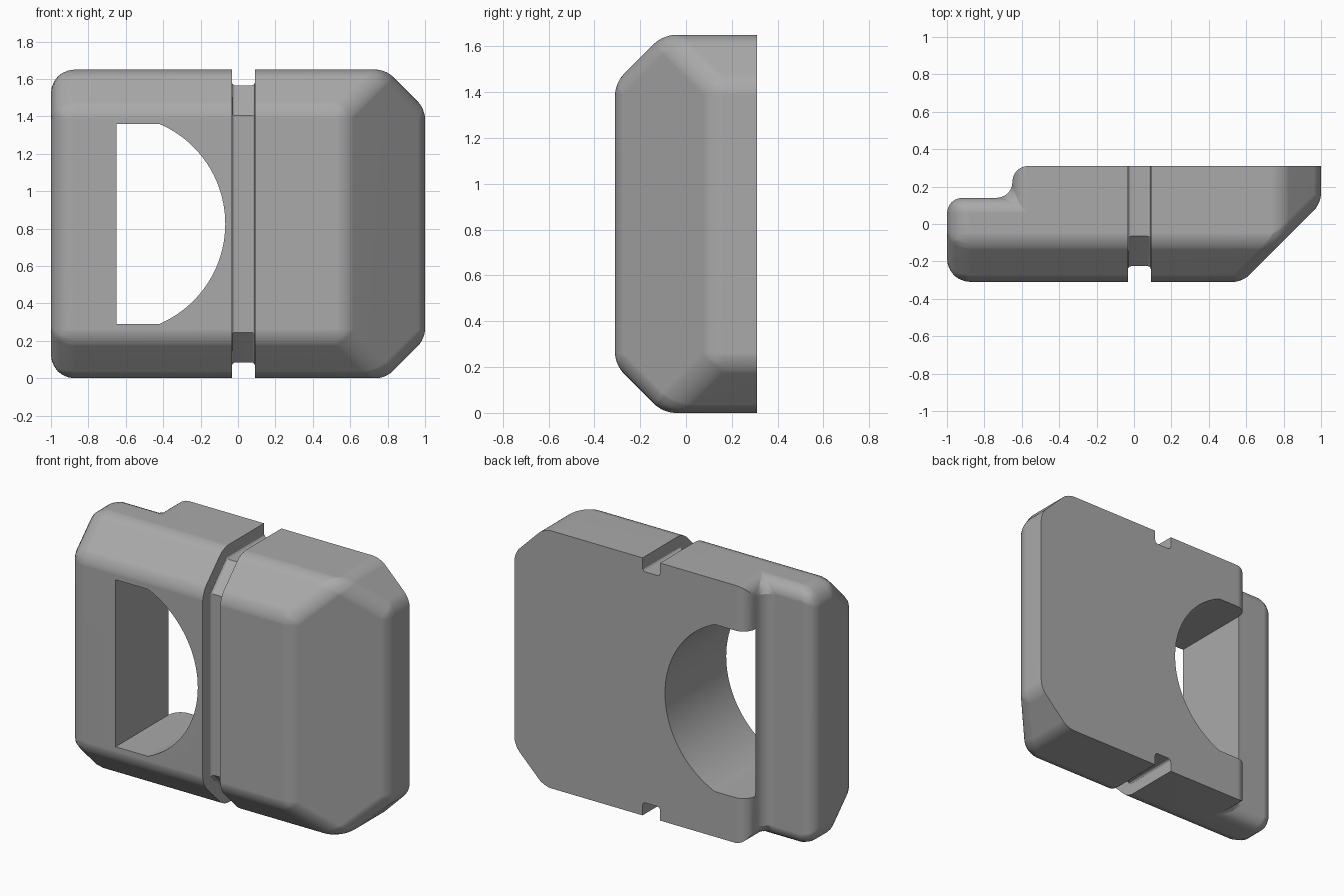
import bpy, bmesh, math
from mathutils import Vector

H, BACK, FRONT = 1.65, 0.31, -0.31
STEP_X, STEP_Y = -0.65, 0.14
WIDTH = 0.13

if "Cube" in bpy.data.objects:
    bpy.data.objects.remove(bpy.data.objects["Cube"])

grey = bpy.data.materials.new("plain grey")
grey.use_nodes = True
grey.diffuse_color = (0.4, 0.4, 0.4, 1)
grey.node_tree.nodes["Principled BSDF"].inputs["Base Color"].default_value = (0.4, 0.4, 0.4, 1)


def prism(points, direction):
    """Extrude a closed outline along a direction."""
    bm = bmesh.new()
    face = bm.faces.new([bm.verts.new(p) for p in points])
    grown = bmesh.ops.extrude_face_region(bm, geom=[face])["geom"]
    bmesh.ops.translate(bm, vec=direction,
                        verts=[g for g in grown if isinstance(g, bmesh.types.BMVert)])
    bmesh.ops.recalc_face_normals(bm, faces=bm.faces)
    return bm


def make_object(name, bm):
    mesh = bpy.data.meshes.new(name)
    bm.to_mesh(mesh)
    bm.free()
    mesh.materials.append(grey)
    obj = bpy.data.objects.new(name, mesh)
    bpy.context.collection.objects.link(obj)
    return obj


def slice_off(bm, point, normal):
    """Remove everything beyond a plane and cap the cut."""
    cut = bmesh.ops.bisect_plane(bm, geom=bm.verts[:] + bm.edges[:] + bm.faces[:], dist=0.0005,
                                 plane_co=point, plane_no=normal, clear_outer=True)
    edges = [g for g in cut["geom_cut"] if isinstance(g, bmesh.types.BMEdge)]
    bmesh.ops.contextual_create(bm, geom=edges)


# Housing body: stepped plan outline with a slanted right end
plan = [(-1, FRONT), (0.58, FRONT), (1, 0.11), (1, BACK),
        (STEP_X, BACK), (STEP_X, STEP_Y), (-1, STEP_Y)]
bm = prism([(x, y, 0) for x, y in plan], (0, 0, H))

# Chamfers on the front and right edges, top and bottom alike
for z, up in ((H, 1), (0, -1)):
    slice_off(bm, (0, -0.10, z), (0, -1, up))
    slice_off(bm, (0.79, 0, z), (1, 0, up))
bmesh.ops.remove_doubles(bm, verts=bm.verts, dist=0.003)
bmesh.ops.recalc_face_normals(bm, faces=bm.faces)

# Round every edge but the flat back rim, with a smaller radius at the step
weight = bm.edges.layers.float.new("bevel_weight_edge")
for e in bm.edges:
    a, b = (v.co for v in e.verts)
    mid = (a + b) / 2
    shoulder = abs(a.x - STEP_X) < 0.01 and abs(b.x - STEP_X) < 0.01
    if mid.y > BACK - 0.01 and not shoulder:
        continue
    radius = 0.083 if shoulder or min(a.y, b.y) > STEP_Y - 0.01 and mid.x < STEP_X else 0.125
    e[weight] = radius * math.tan(e.calc_face_angle() / 2) / WIDTH
body = make_object("housing_body", bm)

# Groove cutter: a band that follows the front profile
inner = [(0.6, 0.085), (-0.065, 0.085), (-0.225, 0.245),
         (-0.225, H - 0.245), (-0.065, H - 0.085), (0.6, H - 0.085)]
outer = [(0.6, H + 0.3), (-0.6, H + 0.3), (-0.6, -0.3), (0.6, -0.3)]
bm = prism([(-0.033, y, z) for y, z in inner + outer], (0.124, 0, 0))
floor_edges = [e for e in bm.edges if abs(e.verts[0].co.x - e.verts[1].co.x) < 0.01
               and all(-0.3 < v.co.y and 0 < v.co.z < H for v in e.verts)
               and (e.verts[0].co - e.verts[1].co).length < 1.3]
bmesh.ops.bevel(bm, geom=floor_edges, offset=0.02, segments=3, profile=0.5, affect="EDGES")
groove = make_object("groove_cutter", bm)

# Opening cutter: half a circle with clipped top and bottom
R, HALF = 0.582, 0.535
limit = math.asin(HALF / R)
arc = [limit * (2 * i / 40 - 1) for i in range(41)]
outline = [(STEP_X, -HALF)] + [(STEP_X + R * math.cos(t), R * math.sin(t)) for t in arc] + [(STEP_X, HALF)]
opening = make_object("opening_cutter", prism([(x, -0.6, H / 2 + z) for x, z in outline], (0, 1.2, 0)))

# Apply rounding and cuts
bevel = body.modifiers.new("rounding", "BEVEL")
bevel.limit_method = "WEIGHT"
bevel.width = WIDTH
bevel.segments = 6
bevel.use_clamp_overlap = False
for cutter in (groove, opening):
    cut = body.modifiers.new(cutter.name, "BOOLEAN")
    cut.operation = "DIFFERENCE"
    cut.solver = "EXACT"
    cut.object = cutter

bpy.ops.object.select_all(action="DESELECT")
body.select_set(True)
bpy.context.view_layer.objects.active = body
for name in [m.name for m in body.modifiers]:
    bpy.ops.object.modifier_apply(modifier=name)
for cutter in (groove, opening):
    bpy.data.objects.remove(cutter)

bpy.ops.object.shade_smooth_by_angle(angle=math.radians(25))
normals = body.modifiers.new("flat_face_normals", "WEIGHTED_NORMAL")
normals.keep_sharp = True
